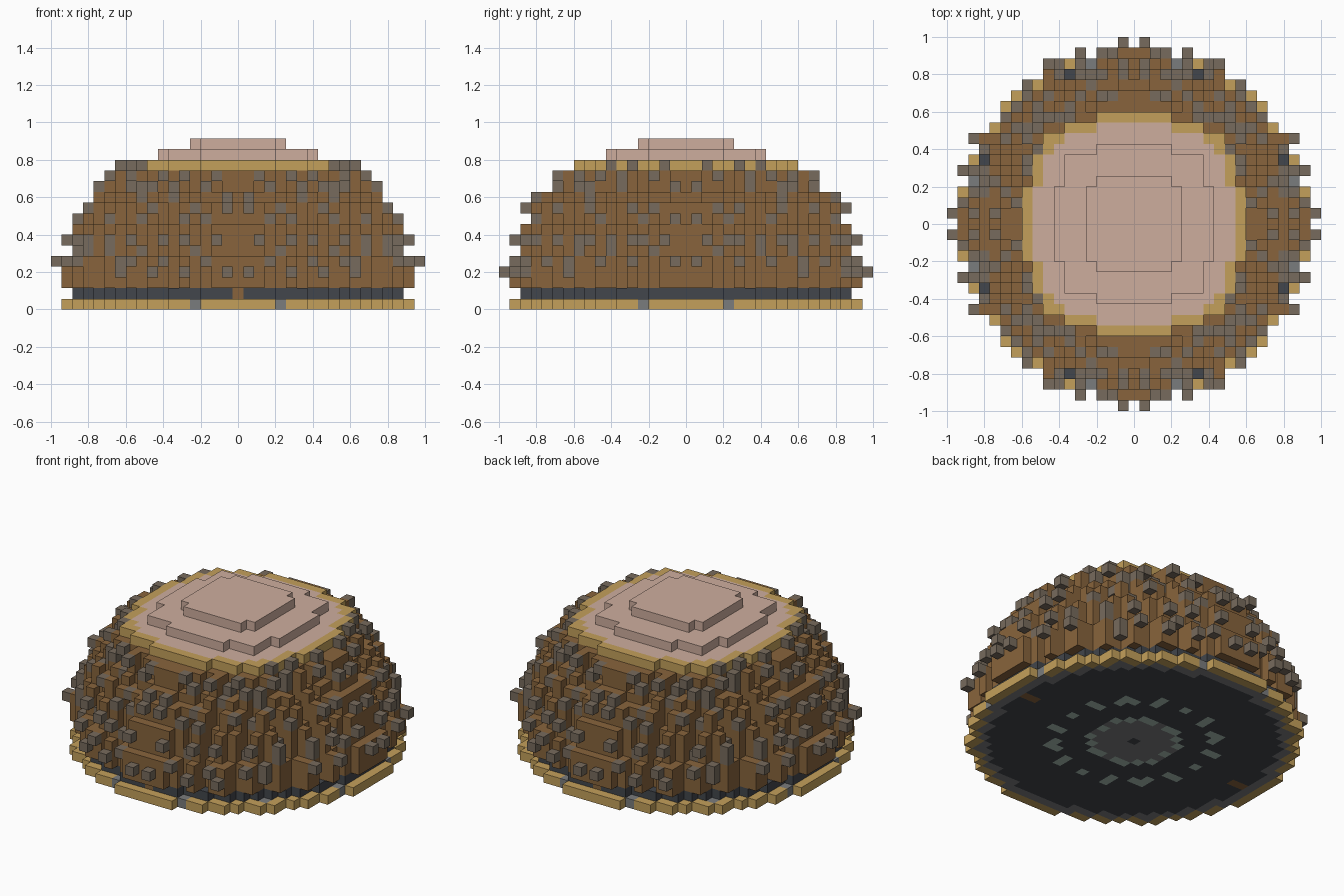
import bpy
import bmesh
import math
from mathutils import Vector

U = 2 / 35                      # size of one block

old = bpy.data.objects.get("Cube")
if old:
    bpy.data.objects.remove(old, do_unlink=True)


def linear(c):
    c /= 255
    return c / 12.92 if c < 0.04045 * 255 / 255 else ((c + 0.055) / 1.055) ** 2.4


def material(name, *rgb):
    m = bpy.data.materials.new(name)
    m.use_nodes = True
    col = [linear(c) for c in rgb] + [1]
    m.diffuse_color = col
    m.node_tree.nodes["Principled BSDF"].inputs["Base Color"].default_value = col
    return m


gold = material("gold", 196, 160, 91)
pink = material("dusty pink", 206, 174, 158)
brown = material("bark brown", 136, 100, 60)
grey = material("warm grey", 119, 107, 93)
slate = material("dark slate", 66, 70, 76)
stone = material("stone grey", 122, 124, 125)
green = material("grey green", 168, 190, 180)

PARTS = {
    "base_rim": gold, "base_floor": slate, "floor_border": stone,
    "floor_medallion": stone, "floor_ring": green, "neck_band": slate,
    "bark_body": brown, "bark_nubs": grey, "cap_rim": gold, "cap_top": pink,
}
cells = {}                      # block position -> part name


def disc(k, radius, part):
    """Fill one layer with a round slab of blocks."""
    n = int(radius)
    for i in range(-n, n + 1):
        for j in range(-n, n + 1):
            if i * i + j * j <= radius * radius:
                cells[i, j, k] = part


def stepped_slab(k, steps, part):
    """Fill one layer with crossed rectangles, mirrored about the diagonal."""
    for p, q in steps:
        for a, b in ((p, q), (q, p)):
            for i in range(-a, a + 1):
                for j in range(-b, b + 1):
                    cells[i, j, k] = part


# Base plate with its patterned underside
for radius, part in ((16.4, "base_rim"), (15.6, "floor_border"),
                     (14.5, "base_floor")):
    disc(0, radius, part)
for (i, j, k) in list(cells):
    r, angle = math.hypot(i, j), math.atan2(j, i)
    if abs(r - 8) < 0.55 and math.cos(16 * angle) > -0.4:
        cells[i, j, 0] = "floor_ring"
    elif 3.9 < r < 5 and math.cos(10 * angle) > -0.5:
        cells[i, j, 0] = "floor_ring"
    elif 0.5 < r < 4.5:
        cells[i, j, 0] = "floor_medallion"

# Recessed band, with small bark marks on the band and the floor
disc(1, 15.4, "neck_band")
for side in (-1, 1):
    cells[0, 15 * side, 1] = "bark_body"
    for d in (13, 14):
        cells[d * side, 0, 0] = "bark_body"

# Stepped bark dome with upright grooves
RADII = [16] * 3 + [15] * 3 + [14, 14, 13, 12, 12]
GROOVES = (4, 6, 9, 11)
for k, r in enumerate(RADII, start=2):
    disc(k, r + 0.15, "bark_body")
    for i in range(-r, r + 1):
        for j in range(-r, r + 1):
            outer = (r - 0.85) ** 2 < i * i + j * j
            if outer and min(abs(i), abs(j)) in GROOVES:
                cells.pop((i, j, k), None)

# Cap in three steps
stepped_slab(13, ((10, 3), (9, 6), (8, 8)), "cap_rim")
stepped_slab(13, ((9, 3), (8, 6), (7, 7)), "cap_top")
stepped_slab(14, ((7, 3), (6, 6)), "cap_top")
stepped_slab(15, ((4, 3),), "cap_top")

# Nubs: sideways offsets for each layer
NUBS = {3: (1, 5, 8, 11), 4: (3, 7, 10), 5: (4, 9), 6: (2, 5, 7, 10),
        8: (3, 5, 9), 9: (1, 4, 8), 10: (1, 6, 9), 11: (3, 6, 8), 12: (2, 5, 7)}
SIDE_LAYER = {6: 6, 9: 8}
nubs = set()
for k, offsets in NUBS.items():
    for s in offsets:
        for swap in (False, True):
            layer = SIDE_LAYER.get(k, k + 1) if swap else k
            line = [d for d in range(18)
                    if ((d, s, layer) if swap else (s, d, layer)) in cells]
            d = max(line, default=0) + 1
            if d < s:
                continue
            for u in (-1, 1):
                for v in (-1, 1):
                    p = (d * u, s * v) if swap else (s * u, d * v)
                    nubs.add((*p, layer))
for p in nubs:
    cells[p] = "bark_nubs"

# Outer faces of each part
AXES = [Vector(a) * d for a in ((1, 0, 0), (0, 1, 0), (0, 0, 1)) for d in (1, -1)]
for part, mat in PARTS.items():
    bm = bmesh.new()
    for pos in [p for p, name in cells.items() if name == part]:
        centre = Vector(pos) + Vector((0, 0, 0.5))
        for n in AXES:
            if tuple(int(c) for c in Vector(pos) + n) in cells:
                continue
            a = Vector((n.y, n.z, n.x)) / 2
            b = n.cross(a)
            mid = centre + n / 2
            bm.faces.new([bm.verts.new((mid + e) * U)
                          for e in (a + b, b - a, -a - b, a - b)])
    bmesh.ops.remove_doubles(bm, verts=bm.verts, dist=U / 100)
    mesh = bpy.data.meshes.new(part)
    bm.to_mesh(mesh)
    bm.free()
    mesh.materials.append(mat)
    bpy.context.collection.objects.link(bpy.data.objects.new(part, mesh))
